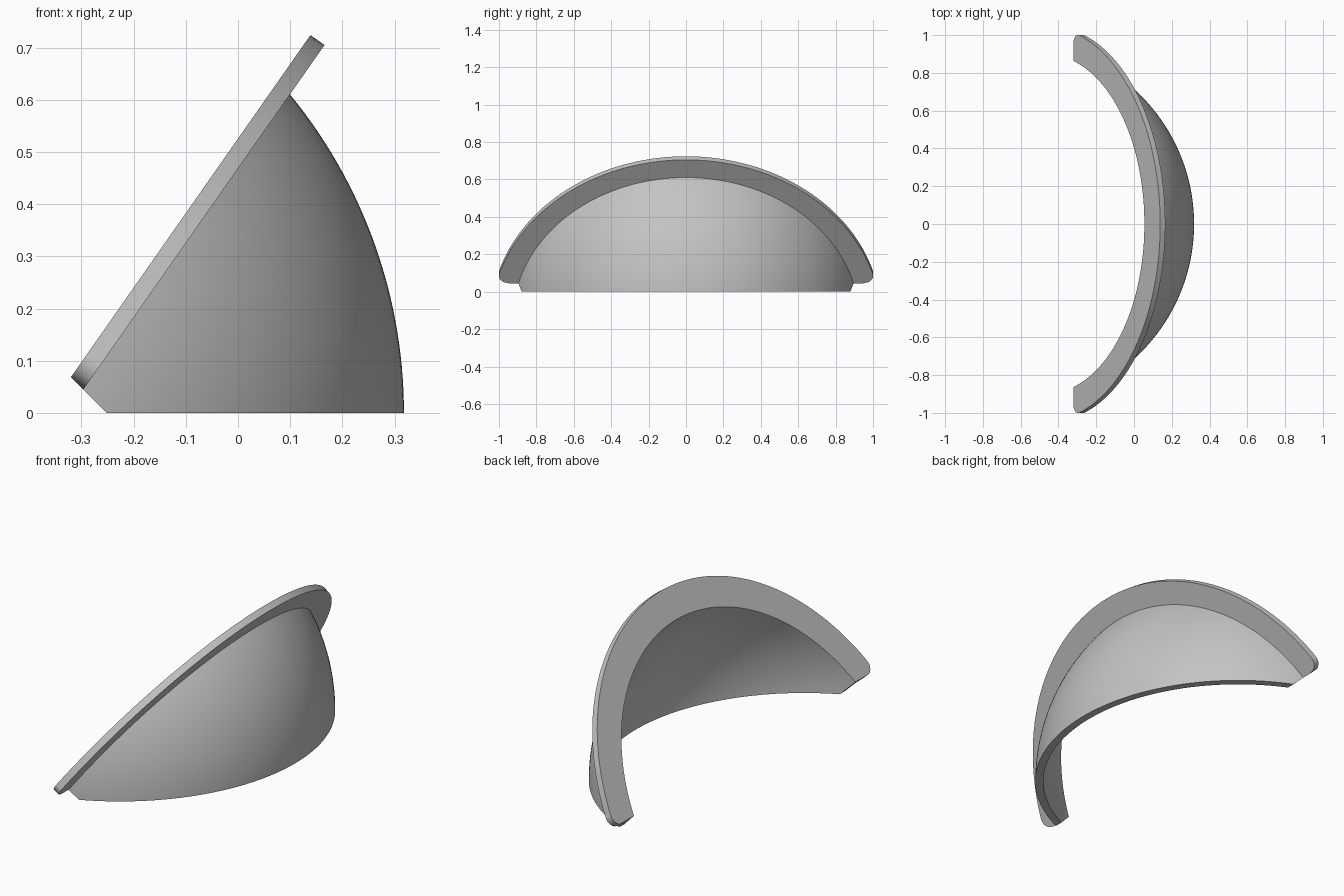
import bpy, bmesh
from math import sin, cos, acos, asin, radians, sqrt, tau
from mathutils import Vector

cube = bpy.data.objects.get("Cube")
if cube:
    bpy.data.objects.remove(cube, do_unlink=True)

# Main dimensions: a spherical shell with a flange on a plane tilted 55 degrees
CENTRE = Vector((-0.644, 0, 0))
TILT = radians(55)
AXIS = Vector((sin(TILT), 0, -cos(TILT)))
UP = Vector((cos(TILT), 0, sin(TILT)))
SIDE = Vector((0, 1, 0))
R_OUT, R_IN, R_FLANGE = 0.962, 0.924, 1.042
FACE, BACK = 0.226, 0.259
FILLET, END = 0.045, 0.24


def arc(radius, depth, steps=40):
    """Profile points on a sphere, from near the pole to the given depth."""
    first, last = radians(20), acos(depth / radius)
    angles = [first + (last - first) * i / steps for i in range(steps + 1)]
    return [(radius * sin(a), radius * cos(a)) for a in angles]


def slice_off(bm, point, outward):
    """Cut away everything outside a plane and cap the opening."""
    geom = bm.verts[:] + bm.edges[:] + bm.faces[:]
    bmesh.ops.bisect_plane(bm, geom=geom, dist=1e-6, plane_co=point,
                           plane_no=outward, clear_outer=True)
    rim = [e for e in bm.edges if e.is_boundary]
    bmesh.ops.holes_fill(bm, edges=rim, sides=0)
    bmesh.ops.triangulate(bm, faces=[f for f in bm.faces if len(f.verts) > 4])


# Revolved shell and flange
profile = arc(R_IN, FACE) + [(R_FLANGE, FACE), (R_FLANGE, BACK)] + arc(R_OUT, BACK)[::-1]
bm = bmesh.new()
verts = [bm.verts.new(CENTRE + AXIS * d + UP * r) for r, d in profile]
edges = [bm.edges.new(pair) for pair in zip(verts, verts[1:])]
bmesh.ops.spin(bm, geom=verts + edges, cent=CENTRE, axis=AXIS,
               angle=tau, steps=160, use_merge=True)
bmesh.ops.remove_doubles(bm, verts=bm.verts[:], dist=1e-5)
bmesh.ops.recalc_face_normals(bm, faces=bm.faces[:])

# Flat base and slanted ends
slice_off(bm, Vector((0, 0, 0)), Vector((0, 0, -1)))
slice_off(bm, Vector((-0.252, 0, 0)), Vector((-1, 0, -1)).normalized())

# Rounded lower corners of the flange, on both sides
height = END + FILLET
reach = sqrt((R_FLANGE - FILLET) ** 2 - height ** 2)
for side in (1, -1):
    corner = CENTRE + AXIS * FACE + UP * height + SIDE * side * reach
    for degrees in range(-75, 16, 15):
        a = radians(degrees)
        outward = SIDE * side * cos(a) + UP * sin(a)
        slice_off(bm, corner + outward * FILLET, outward)

bmesh.ops.remove_doubles(bm, verts=bm.verts[:], dist=1e-5)
bmesh.ops.recalc_face_normals(bm, faces=bm.faces[:])
mesh = bpy.data.meshes.new("flanged_dome_shell")
bm.to_mesh(mesh)
bm.free()
shell = bpy.data.objects.new("flanged_dome_shell", mesh)
bpy.context.collection.objects.link(shell)

# Plain grey finish
grey = bpy.data.materials.new("plain_grey")
grey.use_nodes = True
colour = (0.55, 0.55, 0.55, 1)
grey.diffuse_color = colour
grey.node_tree.nodes["Principled BSDF"].inputs["Base Color"].default_value = colour
mesh.materials.append(grey)

bpy.ops.object.select_all(action="DESELECT")
shell.select_set(True)
bpy.context.view_layer.objects.active = shell
bpy.ops.object.shade_smooth_by_angle(angle=radians(25))
